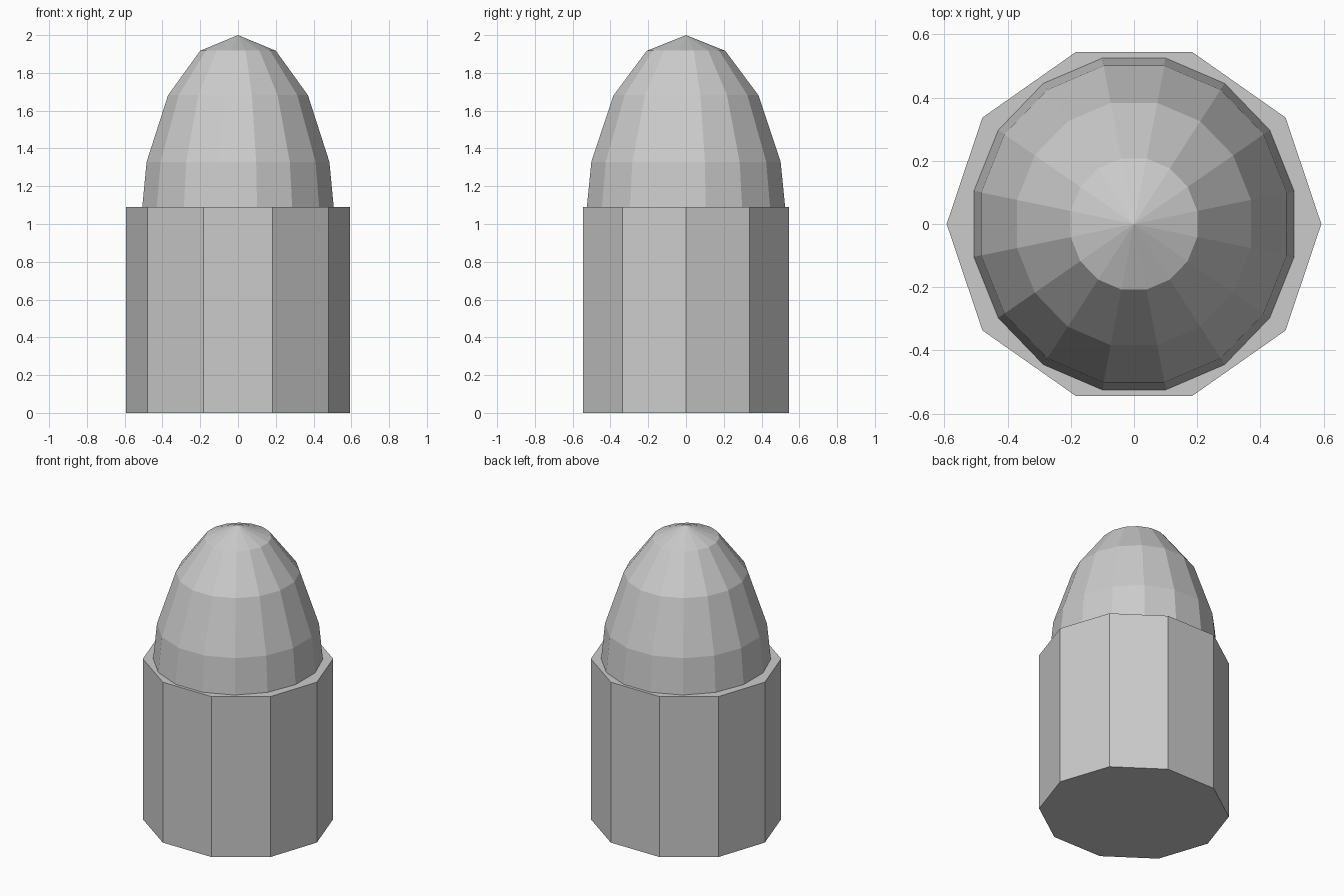
import bpy, bmesh
from math import pi
from mathutils import Matrix

if "Cube" in bpy.data.objects:
    bpy.data.objects.remove(bpy.data.objects["Cube"])


def make_part(name, bm, transform):
    """Apply a transform to the bmesh and turn it into a flat-shaded object."""
    bm.transform(transform)
    bmesh.ops.recalc_face_normals(bm, faces=bm.faces)
    mesh = bpy.data.meshes.new(name)
    bm.to_mesh(mesh)
    bm.free()
    obj = bpy.data.objects.new(name, mesh)
    bpy.context.collection.objects.link(obj)
    return obj


# Ten-sided casing with corners on the x axis, slightly narrower in y
HEIGHT = 1.09
bm = bmesh.new()
bmesh.ops.create_cone(bm, cap_ends=True, segments=10, radius1=1, radius2=1, depth=1)
# turn so that one corner points exactly along +x
bm.verts.ensure_lookup_table()
corner = bm.verts[0].co.to_2d()
bm.transform(Matrix.Rotation(corner.angle_signed((1, 0)) * -1, 4, 'Z'))
make_part("casing", bm,
          Matrix.Translation((0, 0, HEIGHT / 2)) @ Matrix.Diagonal((0.593, 0.573, HEIGHT, 1)))

# Rounded tip: stretched 16 x 8 sphere sunk into the casing, flats facing the axes
bm = bmesh.new()
bmesh.ops.create_uvsphere(bm, u_segments=16, v_segments=8, radius=1)
bm.transform(Matrix.Rotation(pi / 16, 4, 'Z'))
bm.transform(Matrix.Translation((0, 0, 0.913)) @ Matrix.Diagonal((0.534, 0.553, 1.087, 1)))
# trim what would poke out under the casing
bmesh.ops.bisect_plane(bm, geom=bm.verts[:] + bm.edges[:] + bm.faces[:],
                       plane_co=(0, 0, 0.003), plane_no=(0, 0, 1), clear_inner=True)
make_part("rounded_tip", bm, Matrix.Identity(4))
